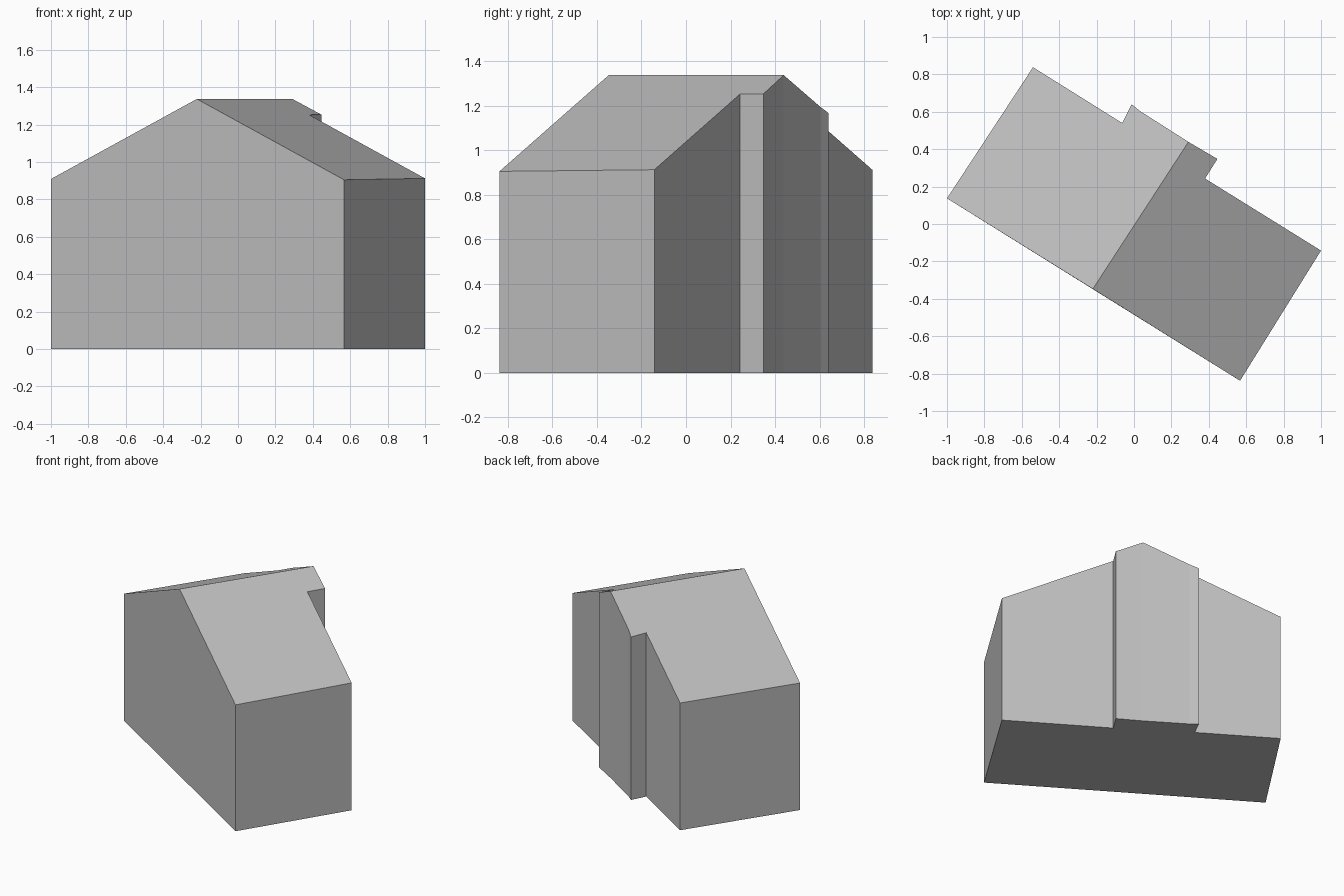
import bpy
import bmesh
from mathutils import Vector

cube = bpy.data.objects.get("Cube")
if cube:
    bpy.data.objects.remove(cube, do_unlink=True)

RIDGE_HEIGHT = 1.337
ROOF_SLOPE = 0.466

# Footprint, split at the two ends of the ridge
ridge_front = Vector((-0.22, -0.347))
ridge_back = Vector((0.291, 0.439))
right_side = [(0.567, -0.838), (1.0, -0.142), (0.38, 0.243), (0.446, 0.348)]
left_side = [(0.035, 0.602), (-0.013, 0.64), (-0.063, 0.54), (-0.54, 0.838), (-1.0, 0.137)]
footprint = [ridge_front, *map(Vector, right_side), ridge_back, *map(Vector, left_side)]
back = 1 + len(right_side)

along = (ridge_back - ridge_front).normalized()
across = Vector((along.y, -along.x))


def roof_height(point):
    """Height of the pitched roof above a footprint point."""
    return RIDGE_HEIGHT - ROOF_SLOPE * abs((point - ridge_front).dot(across))


# One flat grey for walls and roof
grey = bpy.data.materials.new("light_grey")
grey.use_nodes = True
colour = (0.52, 0.52, 0.52, 1.0)
grey.diffuse_color = colour
grey.node_tree.nodes["Principled BSDF"].inputs["Base Color"].default_value = colour

bm = bmesh.new()
base = [bm.verts.new((p.x, p.y, 0)) for p in footprint]
top = [bm.verts.new((p.x, p.y, roof_height(p))) for p in footprint]
count = len(footprint)

# Floor and the two roof slopes
bm.faces.new(reversed(base))
bm.faces.new(top[:back + 1])
bm.faces.new(top[back:] + top[:1])

# Gable wall in one piece, then the side and rear walls
bm.faces.new([base[-1], base[0], base[1], top[1], top[0], top[-1]])
for i in range(1, count - 1):
    bm.faces.new([base[i], base[i + 1], top[i + 1], top[i]])

bmesh.ops.recalc_face_normals(bm, faces=bm.faces)
mesh = bpy.data.meshes.new("gabled_house")
bm.to_mesh(mesh)
bm.free()
mesh.materials.append(grey)
house = bpy.data.objects.new("gabled_house", mesh)
bpy.context.collection.objects.link(house)
